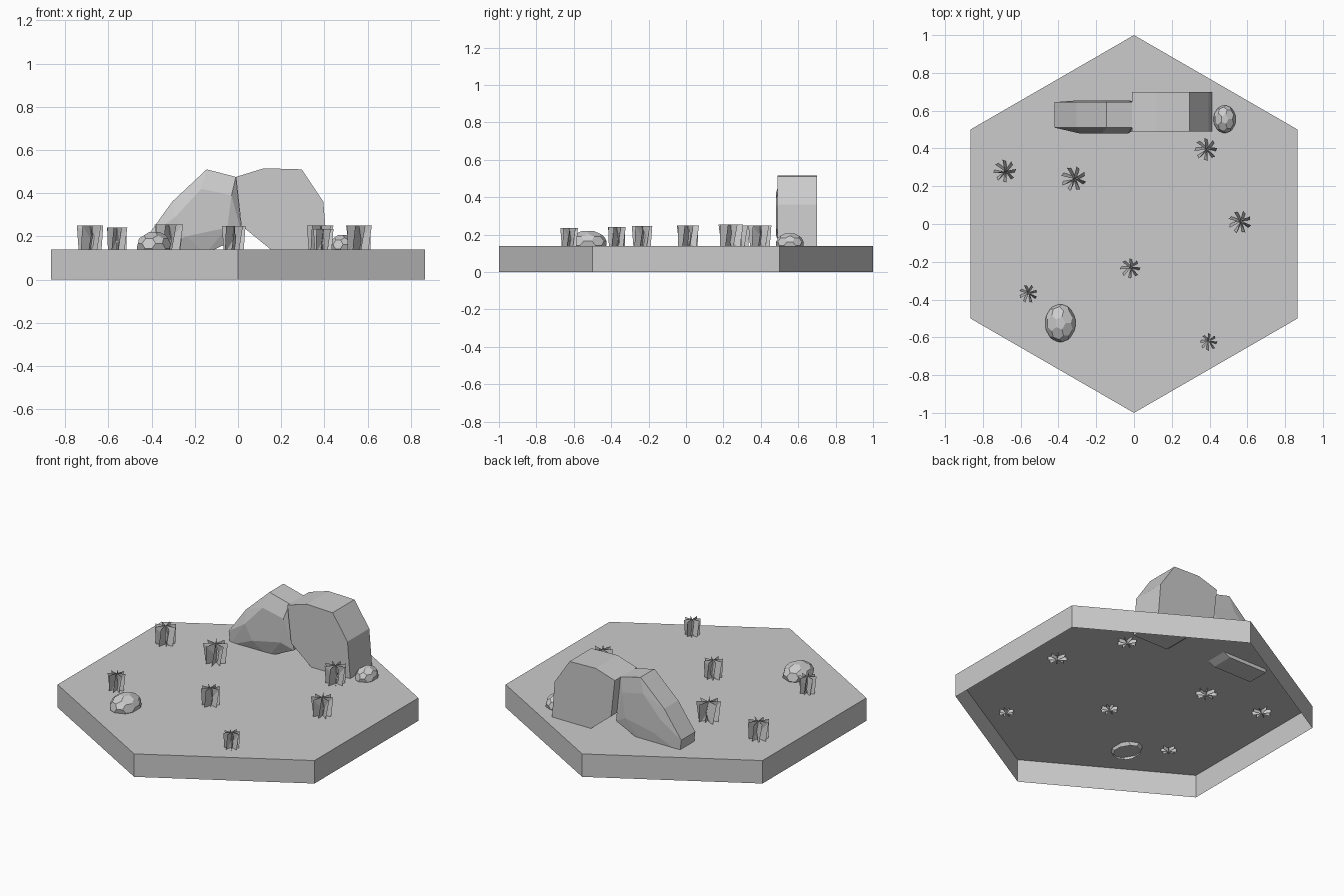
import bpy, bmesh, math
from mathutils import Vector

if "Cube" in bpy.data.objects:
    bpy.data.objects.remove(bpy.data.objects["Cube"])

GROUND, SUNK = 0.14, 0.12


def finish(name, bm):
    bmesh.ops.recalc_face_normals(bm, faces=bm.faces)
    me = bpy.data.meshes.new(name)
    bm.to_mesh(me)
    bm.free()
    ob = bpy.data.objects.new(name, me)
    bpy.context.collection.objects.link(ob)
    return ob


def cut_open(bm):
    # trim away everything deep under the ground, leaving the base open
    bmesh.ops.bisect_plane(bm, geom=bm.verts[:] + bm.edges[:] + bm.faces[:],
                           plane_co=(0, 0, SUNK), plane_no=(0, 0, 1), clear_inner=True)


def hull(bm, points):
    vs = [bm.verts.new(p) for p in points]
    r = bmesh.ops.convex_hull(bm, input=vs)
    junk = [g for g in r["geom_interior"] + r["geom_unused"] if isinstance(g, bmesh.types.BMVert)]
    bmesh.ops.delete(bm, geom=list(set(junk)), context='VERTS')
    bmesh.ops.dissolve_limit(bm, angle_limit=math.radians(2), verts=bm.verts[:], edges=bm.edges[:])


# hexagonal tile, open underneath
bm = bmesh.new()
ring = [(math.sin(i * math.pi / 3), math.cos(i * math.pi / 3)) for i in range(6)]
low = [bm.verts.new((x, y, 0)) for x, y in ring]
top = [bm.verts.new((x, y, GROUND)) for x, y in ring]
bm.faces.new(top)
for i in range(6):
    j = (i + 1) % 6
    bm.faces.new((low[i], low[j], top[j], top[i]))
finish("hex_tile", bm)
for f in bpy.data.objects["hex_tile"].data.polygons:
    if abs(f.normal.z) > 0.9 and f.normal.z < 0:
        bpy.data.objects["hex_tile"].data.flip_normals()
        break

# winding path lying on the tile
outline = [(-.30, .52), (-.33, .43), (-.24, .26), (.0, .08), (.11, -.05), (.15, -.2), (.12, -.37),
           (-.03, -.44), (-.16, -.51), (-.22, -.66), (-.17, -.81), (-.07, -.87), (.04, -.89),
           (.24, -.74), (.37, -.51), (.44, -.3), (.44, -.06), (.34, .07), (.18, .19),
           (.09, .32), (.06, .47), (.05, .58), (-.2, .58)]
bm = bmesh.new()
f = bm.faces.new([bm.verts.new((x, y, GROUND + .001)) for x, y in outline])
if f.normal.z < 0:
    f.normal_flip()
me = bpy.data.meshes.new("path")
bmesh.ops.triangulate(bm, faces=bm.faces[:])
bm.to_mesh(me)
bm.free()
bpy.context.collection.objects.link(bpy.data.objects.new("path", me))

# right boulder: a slab with a faceted outline
bm = bmesh.new()
profile = [(-.01, .475), (.12, .515), (.295, .51), (.395, .36), (.415, .12), (.175, .12), (.015, .25)]
hull(bm, [(x, y, z) for x, z in profile for y in (.49, .70)])
cut_open(bm)
finish("right_boulder", bm)

# left boulder: leaning slab with bulging sides
bm = bmesh.new()
rim = [(-.01, .475), (-.145, .51), (-.305, .36), (-.42, .20), (-.41, .12), (-.15, .12), (.02, .20)]
bulge = [(-.03, .39), (-.17, .42), (-.29, .29), (-.24, .20), (-.05, .24)]
hull(bm, [(x, y, z) for x, z in rim for y in (.51, .645)] +
     [(x, y, z) for x, z in bulge for y in (.48, .655)])
cut_open(bm)
finish("left_boulder", bm)


# faceted stones
def stone(name, x, y, rx, ry, zc, rz):
    ico = bmesh.new()
    bmesh.ops.create_icosphere(ico, subdivisions=1, radius=1)
    pts = []
    for e in ico.edges:
        a, b = e.verts[0].co, e.verts[1].co
        pts += [a.lerp(b, 1 / 3).normalized(), a.lerp(b, 2 / 3).normalized()]
    ico.free()
    bm = bmesh.new()
    hull(bm, [Vector((x + p.x * rx, y + p.y * ry, zc + p.z * rz)) for p in pts])
    cut_open(bm)
    finish(name, bm)


stone("stone_large", -.39, -.525, .082, .102, .155, .068)
stone("stone_small", .48, .555, .06, .075, .152, .058)


# grass tufts: crossed, twisted blades
def tuft(name, x, y, r, height, turn):
    bm = bmesh.new()
    for i in range(4):
        a = turn + i * math.pi / 4
        lo, hi = a - .18, a + .18

        def vert(ang, rad, z):
            return bm.verts.new((x + rad * math.cos(ang), y + rad * math.sin(ang), z))
        v = [vert(lo, r * .85, SUNK), vert(lo, -r * .85, SUNK), vert(hi, -r, height), vert(hi, r, height)]
        bm.faces.new(v[:3])
        bm.faces.new((v[0], v[2], v[3]))
    finish(name, bm)


tufts = [(-.685, .28, .062, .25), (-.32, .24, .068, .255), (.38, .395, .062, .25), (.56, .01, .062, .25),
         (-.02, -.235, .055, .247), (-.56, -.37, .05, .24), (.395, -.625, .047, .235)]
for i, t in enumerate(tufts):
    tuft(f"grass_tuft_{i + 1}", *t, i * .37)
